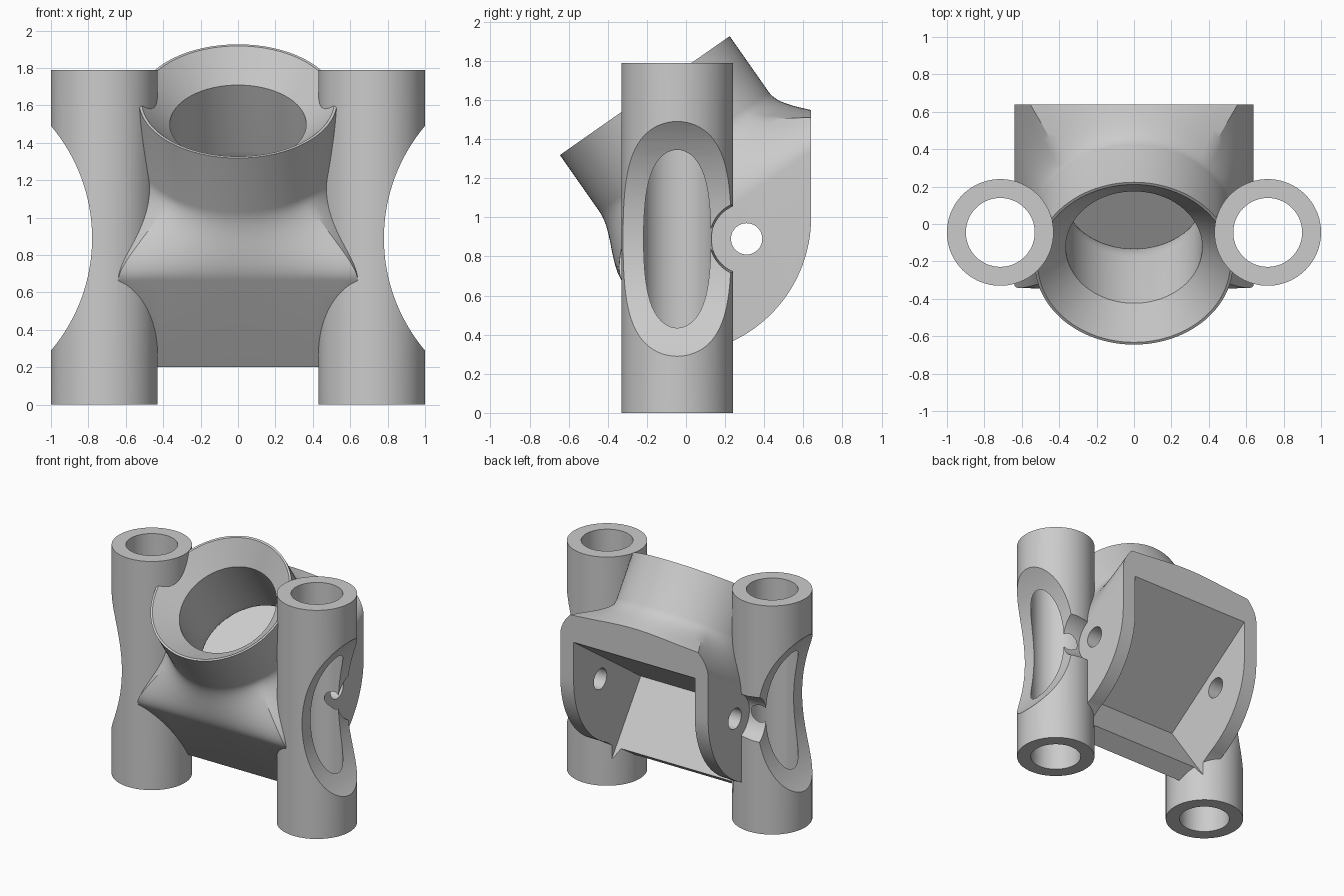
import bpy, bmesh
from math import sin, cos, pi, radians
from mathutils import Vector

if "Cube" in bpy.data.objects:
    bpy.data.objects.remove(bpy.data.objects["Cube"])

TILT = radians(35)
CU, SU = cos(TILT), sin(TILT)
HALF = 0.64          # half width of the square housing
RIM = 0.53           # outer radius of the round mouth
BORE = 0.365

grey = bpy.data.materials.new("plain grey")
grey.use_nodes = True
grey.diffuse_color = (0.6, 0.6, 0.6, 1)
grey.node_tree.nodes["Principled BSDF"].inputs["Base Color"].default_value = (0.6, 0.6, 0.6, 1)


def tilted(x, u, d):
    """Point in the tilted frame: u up the slope, d down the mouth's axis."""
    a, w = u + 0.758, d - 1.45
    return Vector((x, CU * a + SU * w, SU * a - CU * w))


def loft(name, rings):
    """Closed solid through a list of equal-length point rings."""
    bm = bmesh.new()
    rows = [[bm.verts.new(p) for p in ring] for ring in rings]
    n = len(rows[0])
    for a, b in zip(rows, rows[1:]):
        for i in range(n):
            j = (i + 1) % n
            bm.faces.new((a[i], a[j], b[j], b[i]))
    bm.faces.new(rows[0])
    bm.faces.new(rows[-1])
    bmesh.ops.recalc_face_normals(bm, faces=bm.faces)
    me = bpy.data.meshes.new(name)
    bm.to_mesh(me)
    bm.free()
    me.materials.append(grey)
    ob = bpy.data.objects.new(name, me)
    bpy.context.collection.objects.link(ob)
    return ob


def turned(name, profile, place, n=96):
    """Revolve (radius, height) pairs; place maps (a, b, height) to space."""
    return loft(name, [[place(r * cos(2 * pi * i / n), r * sin(2 * pi * i / n), h)
                        for i in range(n)] for r, h in profile])


def combine(target, tool, operation):
    mod = target.modifiers.new(operation, "BOOLEAN")
    mod.operation = operation
    mod.solver = "EXACT"
    mod.object = tool
    bpy.ops.object.select_all(action="DESELECT")
    bpy.context.view_layer.objects.active = target
    target.select_set(True)
    bpy.ops.object.modifier_apply(modifier=mod.name)
    bpy.data.objects.remove(tool)


# Housing: round mouth blending smoothly into a square box
def housing_ring(d, n=96):
    t = min(max((d - 0.35) / 0.37, 0), 1)
    t = t * t * (3 - 2 * t)
    ring = []
    for i in range(n):
        c, s = cos(2 * pi * i / n), sin(2 * pi * i / n)
        k = HALF / max(abs(c), abs(s))
        stretch = 1.18 if s > 0 else 1
        ring.append(tilted(c * (RIM + (k - RIM) * t),
                           s * (RIM + (k * stretch - RIM) * t), d))
    return ring


depths = [0] + [0.35 + 0.37 * i / 20 for i in range(21)] + [1.7]
body = loft("mount_body", [housing_ring(d) for d in depths])

# Side outline: upright back, rounded lower corner, sloping underside
outline = [(-1.5, 2.5), (HALF, 2.5)]
outline += [(-0.06 + 0.7 * cos(a), 1.0 - 0.7 * sin(a))
            for a in (radians(65) * i / 24 for i in range(25))]
outline += [(0.0, 0.2), (-1.5, -0.8)]
trim = loft("outline_trim", [[Vector((x, y, z)) for y, z in outline] for x in (-1, 1)])
combine(body, trim, "INTERSECT")

# Conical mouth
combine(body, turned("mouth_cutter", [(0.515, -0.05), (0.515, 0), (BORE, 0.15), (BORE, 0.2)],
                     tilted), "DIFFERENCE")

# Upright tubes, each scooped on its outer side and relieved around the screw hole
for side in (-1, 1):
    tube = turned("tube", [(0.285, 0), (0.285, 1.79)],
                  lambda a, b, h: Vector((side * 0.715 + a, -0.045 + b, h)))
    scoop = turned("scoop_cutter", [(0.93, -1), (0.93, 1)],
                   lambda a, b, h: Vector((side * 1.71 + a, h, 0.89 + b)), 160)
    relief = turned("relief_cutter", [(0.18, 0.635), (0.18, 0.7), (0.23, 1.1)],
                    lambda a, b, h: Vector((side * h, 0.31 + a, 0.89 + b)))
    combine(tube, scoop, "DIFFERENCE")
    combine(tube, relief, "DIFFERENCE")
    combine(body, tube, "UNION")

# Central bore with a flared inner end
flare = [(BORE + 0.1 * (1 - cos(a)), 0.58 + 0.17 * sin(a))
         for a in (pi / 2 * i / 10 for i in range(11))]
combine(body, turned("bore_cutter", [(BORE, 0.12)] + flare + [(0.465, 0.85)], tilted),
        "DIFFERENCE")

# Open cavity behind the bore
cavity = loft("cavity_cutter", [[tilted(x, u, d) for x, u in
              ((-0.525, -0.5), (0.525, -0.5), (0.525, 2), (-0.525, 2))]
              for d in (0.75, 2.2)])
combine(body, cavity, "DIFFERENCE")

# Tube bores and the cross holes in the side plates
for side in (-1, 1):
    combine(body, turned("tube_bore_cutter", [(0.184, -0.2), (0.184, 2)],
                         lambda a, b, h: Vector((side * 0.715 + a, -0.045 + b, h))),
            "DIFFERENCE")
    combine(body, turned("screw_hole_cutter", [(0.08, 0.4), (0.08, 0.8)],
                         lambda a, b, h: Vector((side * h, 0.31 + a, 0.89 + b)), 48),
            "DIFFERENCE")

bpy.ops.object.select_all(action="DESELECT")
body.select_set(True)
bpy.context.view_layer.objects.active = body
bpy.ops.object.shade_smooth_by_angle(angle=radians(25))
